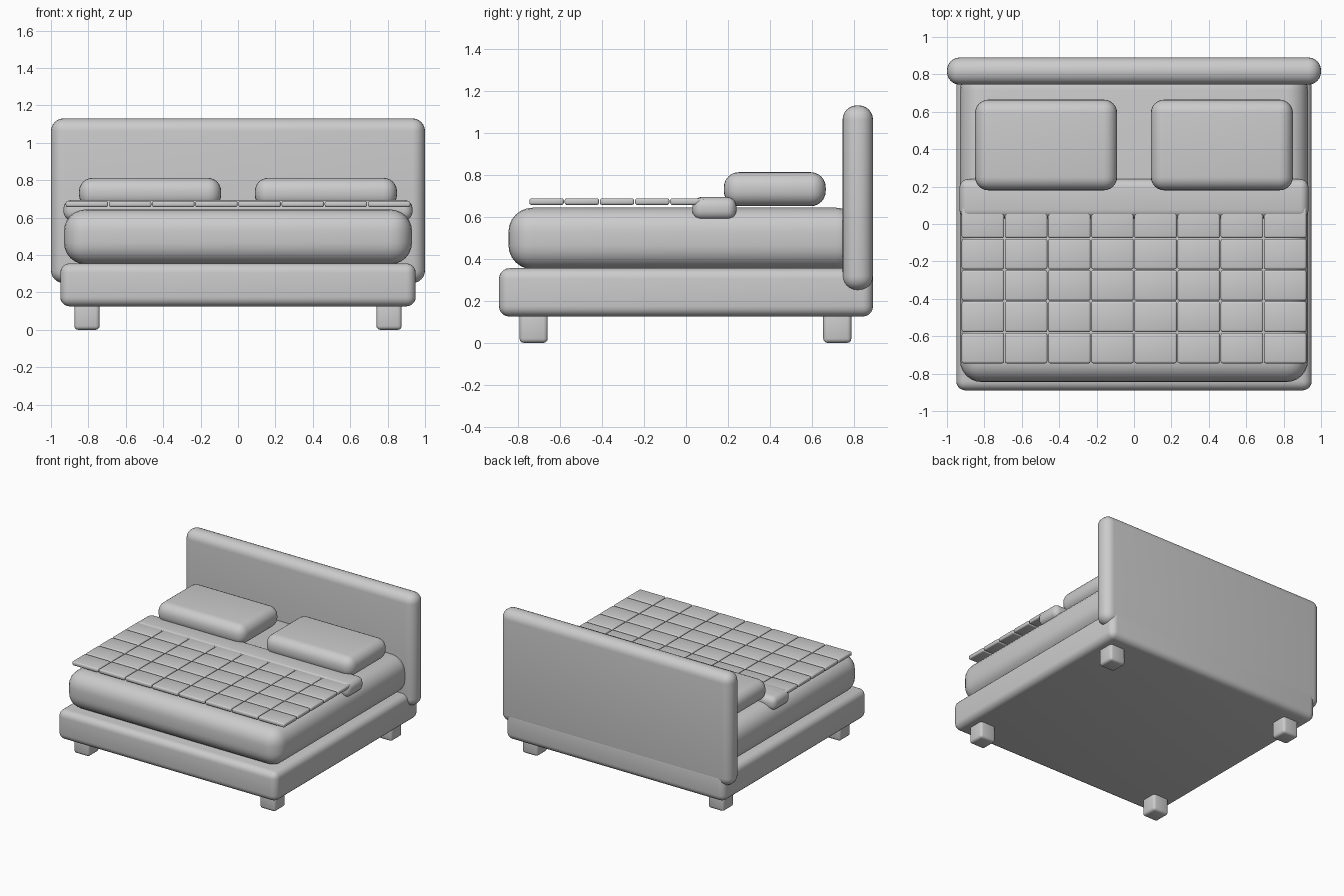
import bpy

# Remove the default cube only
cube = bpy.data.objects.get("Cube")
if cube:
    bpy.data.objects.remove(cube, do_unlink=True)

GREY = (0.6, 0.6, 0.6, 1.0)
mat = bpy.data.materials.new("soft grey")
mat.use_nodes = True
mat.diffuse_color = GREY
mat.node_tree.nodes["Principled BSDF"].inputs["Base Color"].default_value = GREY


def rounded_box(name, xs, ys, zs, radius, segments=5):
    """Box between the given (low, high) limits with rounded edges."""
    bpy.ops.mesh.primitive_cube_add(size=1)
    obj = bpy.context.object
    obj.name = name
    limits = (xs, ys, zs)
    for v in obj.data.vertices:
        v.co = [(lo + hi) / 2 + c * (hi - lo) for c, (lo, hi) in zip(v.co, limits)]
    bevel = obj.modifiers.new("rounding", "BEVEL")
    bevel.width = radius
    bevel.segments = segments
    bevel.limit_method = "NONE"
    bpy.ops.object.modifier_apply(modifier=bevel.name)
    bpy.ops.object.shade_smooth_by_angle()
    obj.data.materials.append(mat)
    return obj


# Main body
rounded_box("bed_base", (-0.95, 0.95), (-0.89, 0.89), (0.125, 0.355), 0.05)
rounded_box("mattress", (-0.93, 0.93), (-0.845, 0.83), (0.35, 0.643), 0.115, 6)
rounded_box("headboard", (-1, 1), (0.745, 0.89), (0.25, 1.13), 0.068, 6)

# Legs and pillows, mirrored left and right
for side, s in (("left", 1), ("right", -1)):
    for end, y in (("front", -0.725), ("back", 0.72)):
        xs = sorted((s * 0.74, s * 0.875))
        rounded_box(f"{end}_{side}_leg", xs, (y - 0.067, y + 0.067), (0, 0.15), 0.02, 3)
    xs = sorted((s * 0.09, s * 0.85))
    rounded_box(f"{side}_pillow", xs, (0.18, 0.665), (0.65, 0.812), 0.072, 6)

# Folded edge of the cover
rounded_box("blanket_fold", (-0.933, 0.933), (0.03, 0.24), (0.585, 0.694), 0.045)

# Quilted cover: a grid of thin padded squares
COLS, ROWS = 8, 5
X0, Y0, DX, DY, GAP = -0.923, -0.747, 0.2308, 0.1675, 0.002
for i in range(COLS):
    for j in range(ROWS):
        x, y = X0 + i * DX, Y0 + j * DY
        rounded_box(f"quilt_square_{i + 1}_{j + 1}", (x + GAP, x + DX - GAP),
                    (y + GAP, y + DY - GAP), (0.656, 0.688), 0.011, 3)
